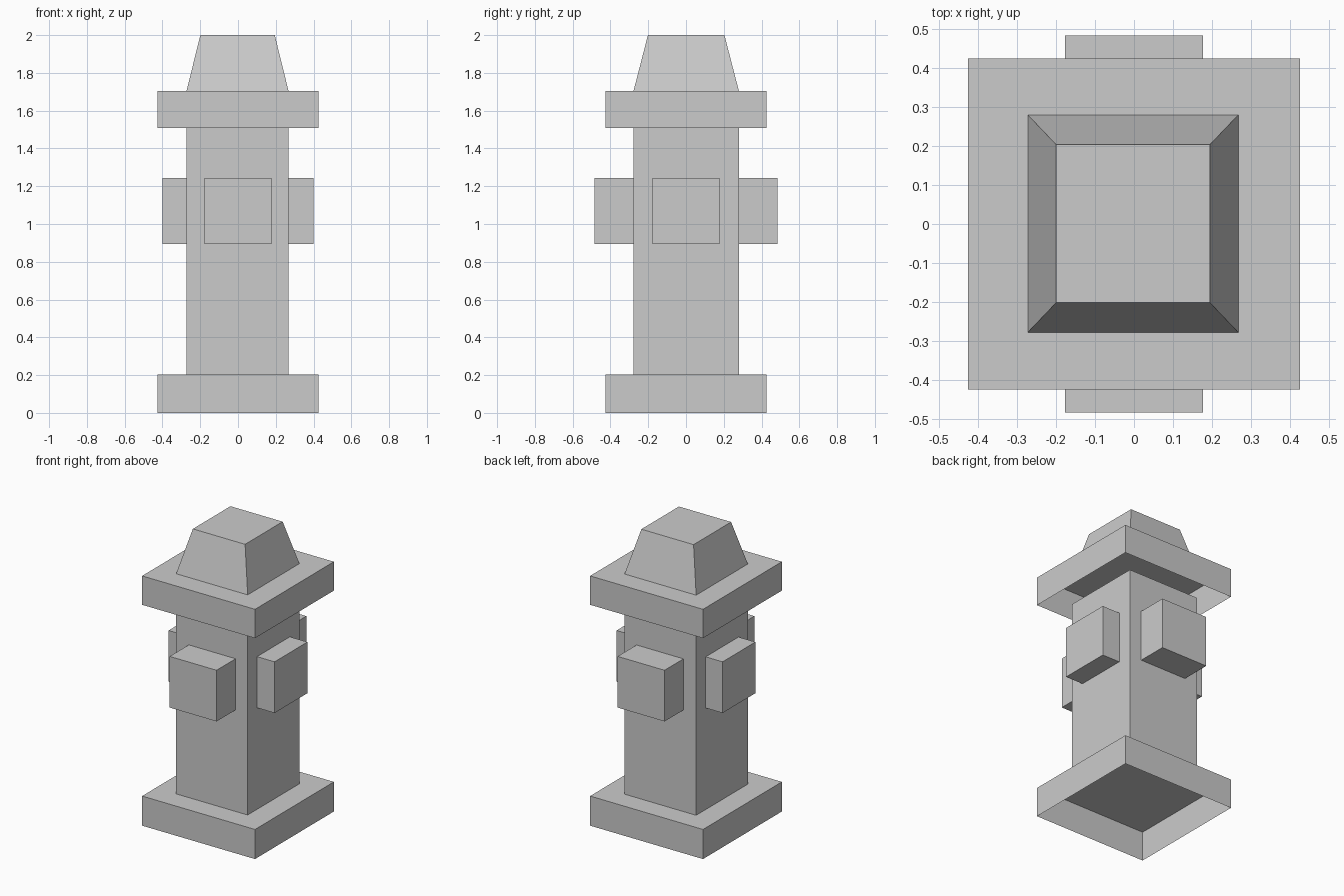
import bpy
import bmesh
from mathutils import Vector

cube = bpy.data.objects.get("Cube")
if cube:
    bpy.data.objects.remove(cube, do_unlink=True)

# Single flat colour
GREY = (0.6, 0.6, 0.6, 1.0)
grey = bpy.data.materials.new("plain grey")
grey.use_nodes = True
grey.diffuse_color = GREY
grey.node_tree.nodes["Principled BSDF"].inputs["Base Color"].default_value = GREY


def block(name, centre, half, bottom, top, taper=(1, 1), open_sides=()):
    """Four-sided block; taper scales its top, open_sides lists missing face directions."""
    bm = bmesh.new()
    bmesh.ops.create_cube(bm, size=2)
    gone = [f for f in bm.faces
            if any(f.normal.dot(Vector(d)) > 0.9 for d in open_sides)]
    bmesh.ops.delete(bm, geom=gone, context="FACES_ONLY")
    for v in bm.verts:
        upper = v.co.z > 0
        sx, sy = taper if upper else (1, 1)
        v.co = (centre[0] + v.co.x * half[0] * sx,
                centre[1] + v.co.y * half[1] * sy,
                top if upper else bottom)
    mesh = bpy.data.meshes.new(name)
    bm.to_mesh(mesh)
    bm.free()
    mesh.materials.append(grey)
    obj = bpy.data.objects.new(name, mesh)
    bpy.context.collection.objects.link(obj)
    return obj


UP, DOWN = (0, 0, 1), (0, 0, -1)
BODY_CENTRE = (-0.0025, 0.001)
BODY_HALF = (0.27, 0.279)
FLANGE_HALF = (0.426, 0.425)

# Hollow base and upper flange, both open underneath
block("base", (0, 0), FLANGE_HALF, 0, 0.202, open_sides=[DOWN])
block("upper_flange", (0, 0), FLANGE_HALF, 1.507, 1.704, open_sides=[DOWN])

# Square column and tapered cap
block("column", BODY_CENTRE, BODY_HALF, 0.202, 1.507, open_sides=[UP, DOWN])
block("cap", BODY_CENTRE, BODY_HALF, 1.704, 2.0, taper=(0.73, 0.726), open_sides=[DOWN])

# Four square outlets, each running a little way into the column
OUTLET, INNER = 0.177, 0.24
for name, direction, reach in (("left_outlet", (1, 0), 0.40),
                               ("right_outlet", (-1, 0), 0.40),
                               ("front_outlet", (0, -1), 0.484),
                               ("back_outlet", (0, 1), 0.484)):
    middle, depth = (reach + INNER) / 2, (reach - INNER) / 2
    centre = [d * middle for d in direction]
    half = [depth if d else OUTLET for d in direction]
    block(name, centre, half, 0.895, 1.244)
